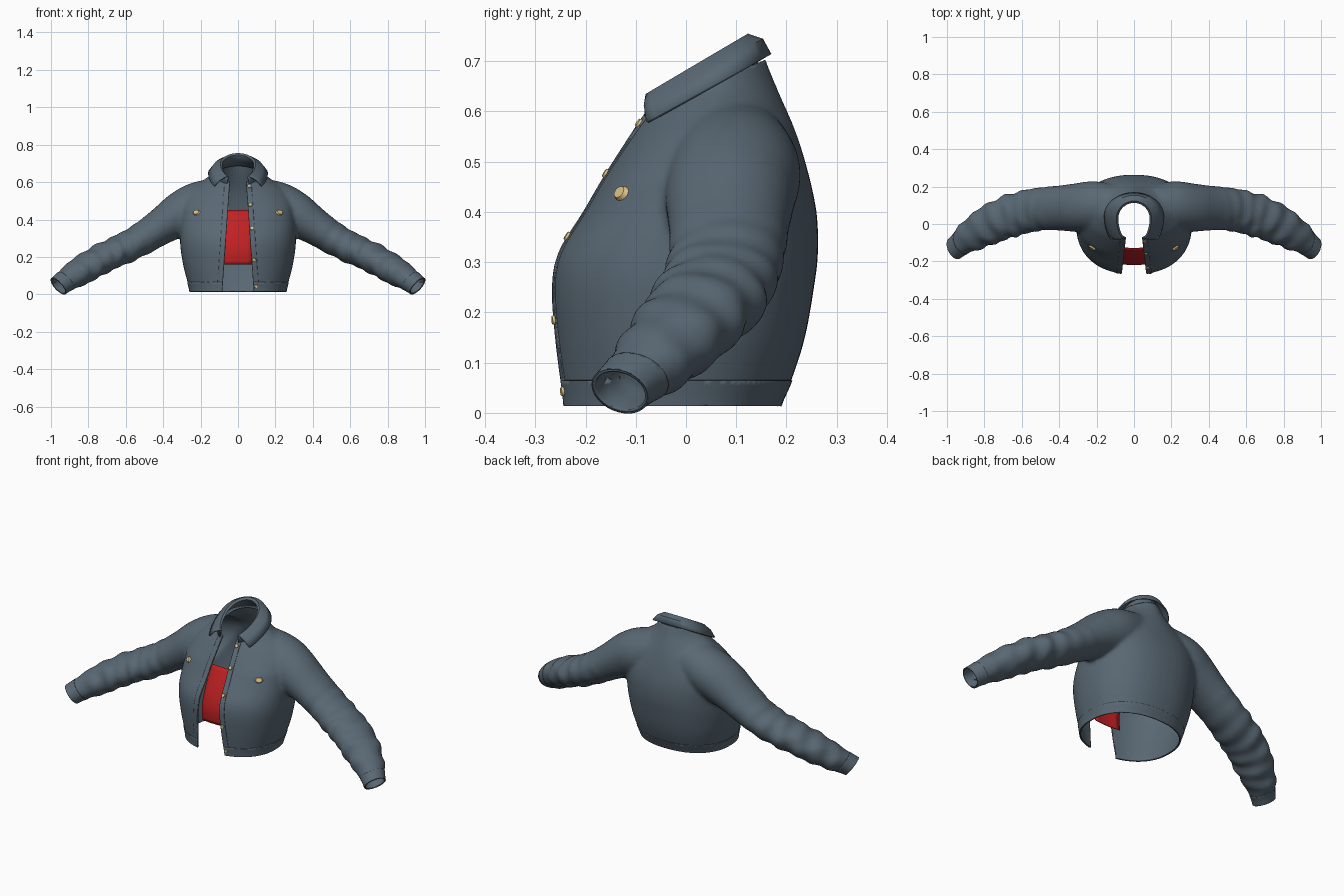
import bpy, bmesh, math
from mathutils import Vector
from mathutils.bvhtree import BVHTree

if "Cube" in bpy.data.objects:
    bpy.data.objects.remove(bpy.data.objects["Cube"])


def material(name, rgb):
    m = bpy.data.materials.new(name)
    m.diffuse_color = (*rgb, 1)
    m.use_nodes = True
    m.node_tree.nodes["Principled BSDF"].inputs["Base Color"].default_value = m.diffuse_color
    return m


DENIM = material("slate_blue", (0.100, 0.138, 0.172))
RED = material("red", (0.53, 0.015, 0.017))
GOLD = material("pale_gold", (0.72, 0.54, 0.24))


def make(name, bm, mat, thickness=0, offset=-1):
    me = bpy.data.meshes.new(name)
    bm.to_mesh(me)
    ob = bpy.data.objects.new(name, me)
    bpy.context.collection.objects.link(ob)
    me.materials.clear()
    if mat:
        me.materials.append(mat)
    bpy.ops.object.select_all(action='DESELECT')
    ob.select_set(True)
    bpy.context.view_layer.objects.active = ob
    bpy.ops.object.shade_smooth_by_angle(angle=math.radians(40))
    if thickness:
        s = ob.modifiers.new("thickness", 'SOLIDIFY')
        s.thickness, s.offset = thickness, offset
    return ob


def loft(bm, rings, closed=True):
    rows = [[bm.verts.new(p) for p in r] for r in rings]
    n = len(rows[0])
    for a, b in zip(rows, rows[1:]):
        for i in range(n if closed else n - 1):
            j = (i + 1) % n
            bm.faces.new((a[i], a[j], b[j], b[i]))
    if closed:
        bm.faces.new(rows[0])
        bm.faces.new(rows[-1])


def spline(pts, steps):
    """Smooth curve through tuples of any length."""
    out = []
    for i in range(len(pts) - 1):
        p = [pts[max(0, min(len(pts) - 1, i + k))] for k in (-1, 0, 1, 2)]
        for s in range(steps):
            t = s / steps
            out.append([0.5 * (2 * b + (c - a) * t + (2 * a - 5 * b + 4 * c - d) * t * t
                               + (3 * b - a - 3 * c + d) * t ** 3) for a, b, c, d in zip(*p)])
    return out + [list(pts[-1])]


# torso profile: height, half width, front y, back y
TORSO = [(-.04, .252, -.25, .175), (.015, .258, -.25, .188), (.065, .27, -.255, .21),
         (.15, .292, -.264, .237), (.25, .308, -.269, .255), (.32, .31, -.255, .263),
         (.40, .31, -.205, .26), (.48, .30, -.158, .243), (.55, .265, -.115, .222),
         (.60, .20, -.085, .202), (.65, .135, -.055, .18), (.70, .105, -.03, .16),
         (.74, .09, -.01, .14)]
# sleeve path: x, y, z, half width, half height
SLEEVE = [(.06, .10, .53, .10, .10), (.2, .098, .482, .13, .123), (.3, .088, .432, .13, .12),
          (.4, .085, .37, .12, .10), (.5, .08, .305, .115, .088), (.6, .06, .25, .115, .083),
          (.7, .028, .205, .112, .08), (.8, -.02, .15, .102, .078), (.88, -.07, .10, .083, .07),
          (.93, -.108, .067, .064, .058), (.97, -.14, .036, .058, .055),
          (1.01, -.17, .008, .058, .055)]

solid = bmesh.new()
N = 48
ANG = [2 * math.pi * i / N for i in range(N)]


def boxy(v, z):
    # fuller at the chest, slimmer in front of the shoulders
    e = 0.88 + 0.35 * max(0, min(1, (z - .46) / .14))
    return math.copysign(abs(v) ** e, v)


loft(solid, [[(w * boxy(math.cos(a), z), (f + b) / 2 + (b - f) / 2 * boxy(math.sin(a), z), z)
              for a in ANG] for z, w, f, b in spline(TORSO, 4)])

path = spline(SLEEVE, 8)
for side in (1, -1):
    rings = []
    for i, (x, y, z, rw, rh) in enumerate(path):
        d = (Vector(path[min(i + 1, len(path) - 1)][:3]) - Vector(path[max(i - 1, 0)][:3])).normalized()
        across = d.cross(Vector((0, 0, 1))).normalized()
        up = across.cross(d)
        # bunched cloth folds, strongest on the forearm
        amp = 0.05 * max(0, min(1, (x - .40) / .25)) * max(0, min(1, (.93 - x) / .04))
        ring = []
        for a in ANG:
            k = 1 + amp * (math.sin(x * 88 + 1.3 * math.sin(a + x * 9))
                           + .6 * math.sin(x * 57 + 2.2 * math.sin(a * 2 + 1)))
            p = Vector((x, y, z)) + k * (across * rw * math.cos(a) + up * rh * math.sin(a))
            ring.append((side * p.x, p.y, p.z))
        rings.append(ring)
    loft(solid, rings)
bmesh.ops.recalc_face_normals(solid, faces=solid.faces)

# fuse torso and sleeves into one smooth surface
blank = make("jacket_blank", solid, None)
r = blank.modifiers.new("fuse", 'REMESH')
r.mode, r.voxel_size = 'VOXEL', 0.010
s = blank.modifiers.new("soften", 'SMOOTH')
s.factor, s.iterations = 0.5, 8
fused = bpy.data.meshes.new_from_object(blank.evaluated_get(bpy.context.evaluated_depsgraph_get()))
bm = bmesh.new()
bm.from_mesh(fused)
bpy.data.objects.remove(blank)
bpy.data.meshes.remove(fused)

# cut lines: hem, front opening, placket, neck, cuffs
HEM, HEM_TOP, GAP, PLACKET, CUFF = .014, .065, .086, .113, .055
NECK_P, NECK_N = Vector((0, -.07, .605)), Vector((0, -.43, 1)).normalized()
WRIST_P, WRIST_N = Vector((.96, -.132, .044)), Vector((.7, -.35, -.62)).normalized()


def cut(co, no):
    bmesh.ops.bisect_plane(bm, geom=bm.verts[:] + bm.edges[:] + bm.faces[:],
                           dist=1e-5, plane_co=co, plane_no=no)


def front(c):
    return abs(c.x) + .07 * c.z


def wrist(c):
    return (Vector((abs(c.x), c.y, c.z)) - WRIST_P).dot(WRIST_N)


cut((0, 0, HEM), (0, 0, 1))
cut((0, 0, HEM_TOP), (0, 0, 1))
cut(NECK_P, NECK_N)
for side in (1, -1):
    n = Vector((side * WRIST_N.x, WRIST_N.y, WRIST_N.z))
    p = Vector((side * WRIST_P.x, WRIST_P.y, WRIST_P.z))
    cut(p, n)
    cut(p - n * CUFF, n)
    for g in (GAP, PLACKET):
        cut((side * g, 0, 0), (side, 0, .07))


def removed(c):
    return ((abs(c.x) < .5 and c.z < HEM) or (c - NECK_P).dot(NECK_N) > 0
            or wrist(c) > 0 or (front(c) < GAP and c.y < .02))


def keep(src, rule):
    b = src.copy()
    bmesh.ops.delete(b, geom=[f for f in b.faces if not rule(f.calc_center_median())],
                     context='FACES')
    return b


body = keep(bm, lambda c: not removed(c))
make("jacket_body", body, DENIM, .006)

# raised bands lying on the body surface
make("hem_band", keep(body, lambda c: abs(c.x) < .5 and c.z < HEM_TOP), DENIM, .003, .6)
make("front_plackets", keep(body, lambda c: front(c) < PLACKET and c.y < 0 and c.z > HEM_TOP),
     DENIM, .003, .6)
make("cuffs", keep(body, lambda c: wrist(c) > -CUFF), DENIM, .003, .6)

# folded collar: rows of (rx, centre y, back ry, front ry, end angle, z at y=-.065, slope)
ROWS = [(.12, .03, .115, .125, 2.65, .597, .43), (.087, .03, .086, .138, 2.48, .635, .60),
        (.094, .03, .094, .14, 2.47, .640, .59), (.13, .038, .113, .18, 2.3, .620, .565),
        (.157, .045, .122, .207, 2.2, .585, .55)]
rings = []
for rx, cy, back, fr, end, z0, slope in ROWS:
    ring = []
    for i in range(49):
        a = end * (i / 24 - 1)
        y = cy + (back if math.cos(a) > 0 else fr) * math.cos(a)
        ring.append((rx * math.sin(a), y, z0 + (y + .065) * slope))
    rings.append(ring)
collar = bmesh.new()
loft(collar, rings, closed=False)
bmesh.ops.recalc_face_normals(collar, faces=collar.faces)
make("collar", collar, DENIM, .007, 0)

# red panel behind the front opening
PANEL = [(.16, -.213), (.23, -.218), (.30, -.203), (.38, -.168), (.45, -.13)]
panel = bmesh.new()
loft(panel, [[(x, y + 1.2 * x * x, z) for x in (-.08, -.05, -.02, .02, .05, .08)]
             for z, y in spline(PANEL, 3)], closed=False)
make("red_panel", panel, RED, .004, 0)

# buttons set on the cloth surface
tree = BVHTree.FromBMesh(body)


def button(name, x, z, radius, stretch=1):
    loc, nor, _, _ = tree.ray_cast(Vector((x, -1, z)), Vector((0, 1, 0)))
    if loc is None:
        return
    b = bmesh.new()
    bmesh.ops.create_cone(b, cap_ends=True, segments=16, radius1=radius,
                          radius2=radius * .75, depth=.008)
    bmesh.ops.scale(b, vec=(stretch, 1, 1), verts=b.verts)
    ob = make(name, b, GOLD)
    ob.location = loc + nor * .003
    ob.rotation_euler = nor.to_track_quat('Z', 'Y').to_euler()


for i, z in enumerate((.043, .185, .35, .475, .575)):
    button(f"front_button_{i + 1}", GAP - .07 * z + .012, z, .011)
for name, side in (("left", 1), ("right", -1)):
    button(f"{name}_chest_button", side * .222, .437, .016, 1.35)
